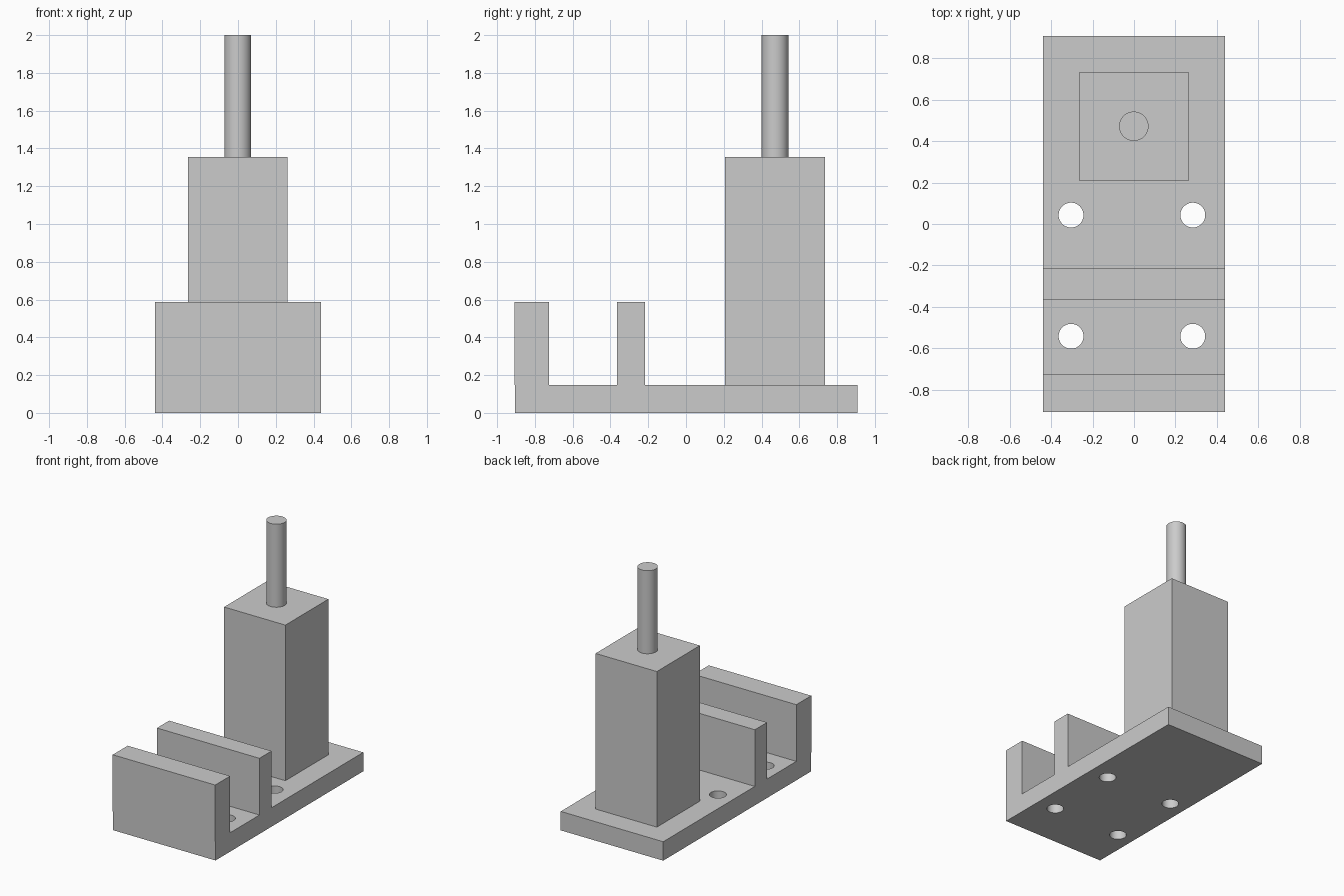
import bpy
import math

if "Cube" in bpy.data.objects:
    bpy.data.objects.remove(bpy.data.objects["Cube"], do_unlink=True)

# One plain grey for the whole model
grey = bpy.data.materials.new("plain grey")
grey.use_nodes = True
grey.diffuse_color = (0.6, 0.6, 0.6, 1)
grey.node_tree.nodes["Principled BSDF"].inputs["Base Color"].default_value = (0.6, 0.6, 0.6, 1)


def box(name, x, y, z):
    """Box spanning the given (low, high) ranges."""
    spans = (x, y, z)
    bpy.ops.mesh.primitive_cube_add(size=1, location=[(a + b) / 2 for a, b in spans])
    ob = bpy.context.object
    ob.name = name
    ob.scale = [b - a for a, b in spans]
    bpy.ops.object.transform_apply(location=False, rotation=False, scale=True)
    ob.data.materials.append(grey)
    return ob


def cylinder(name, radius, x, y, z):
    """Upright smooth cylinder spanning the z range."""
    bpy.ops.mesh.primitive_cylinder_add(
        vertices=64, radius=radius, depth=z[1] - z[0], location=(x, y, sum(z) / 2))
    ob = bpy.context.object
    ob.name = name
    ob.data.materials.append(grey)
    bpy.ops.object.shade_smooth_by_angle(angle=math.radians(30))
    return ob


WIDE = (-0.44, 0.44)
BASE_TOP, WALL_TOP, TOWER_TOP = 0.147, 0.587, 1.355

# Base plate with four through holes
base = box("base_plate", WIDE, (-0.904, 0.908), (0, BASE_TOP))
for x in (-0.304, 0.284):
    for y in (-0.542, 0.043):
        cutter = cylinder("hole_cutter", 0.06, x, y, (-0.1, 0.3))
        cutter.hide_render = True
        cut = base.modifiers.new("hole", "BOOLEAN")
        cut.operation = "DIFFERENCE"
        cut.solver = "EXACT"
        cut.object = cutter
        bpy.context.view_layer.objects.active = base
        bpy.ops.object.modifier_apply(modifier=cut.name)
        bpy.data.objects.remove(cutter, do_unlink=True)

# Two upright walls across the plate
box("front_wall", WIDE, (-0.908, -0.725), (BASE_TOP, WALL_TOP))
box("middle_wall", WIDE, (-0.365, -0.216), (BASE_TOP, WALL_TOP))

# Square tower with a round rod on top
box("tower", (-0.264, 0.262), (0.207, 0.735), (BASE_TOP, TOWER_TOP))
cylinder("rod", 0.071, -0.001, 0.472, (TOWER_TOP, 2))
